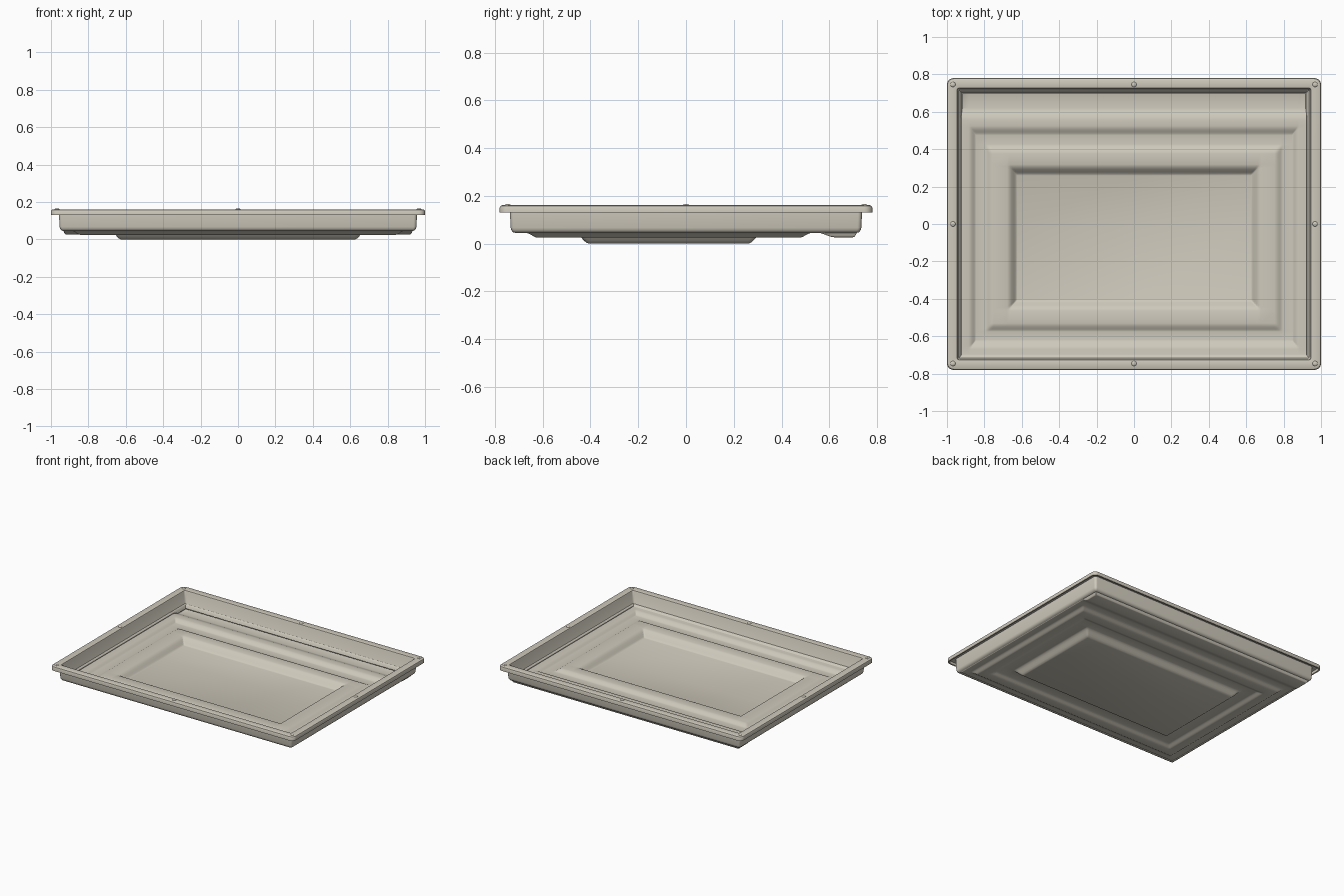
import bpy, bmesh, math

if "Cube" in bpy.data.objects:
    bpy.data.objects.remove(bpy.data.objects["Cube"])

mat = bpy.data.materials.new("warm beige plastic")
mat.diffuse_color = (0.62, 0.585, 0.50, 1)
mat.use_nodes = True
mat.node_tree.nodes["Principled BSDF"].inputs["Base Color"].default_value = mat.diffuse_color

HX, HY = 1.0, 0.78      # half size at the rim
FX, FY = 0.942, 0.724   # half size of the floor panel


def finish(name, bm, angle=35):
    mesh = bpy.data.meshes.new(name)
    bm.to_mesh(mesh)
    bm.free()
    mesh.materials.append(mat)
    ob = bpy.data.objects.new(name, mesh)
    bpy.context.collection.objects.link(ob)
    bpy.ops.object.select_all(action='DESELECT')
    ob.select_set(True)
    bpy.context.view_layer.objects.active = ob
    bpy.ops.object.shade_smooth_by_angle(angle=math.radians(angle))
    return ob


# Rim and walls: one closed section swept round a rounded rectangle
# (inset from the rim edge, height)
section = [(0, .13), (0, .151), (.003, .158), (.009, .161), (.047, .161), (.053, .159),
           (.056, .153), (.063, .068), (.072, .056), (.066, .045), (.056, .048),
           (.049, .056), (.046, .067), (.043, .13), (.043, .149), (.010, .149), (.010, .13)]


def rounded_rect(inset, n=6):
    hx, hy, r = HX - inset, HY - inset, max(.035 - inset * .4, .01)
    pts = []
    for k, (sx, sy) in enumerate(((1, 1), (-1, 1), (-1, -1), (1, -1))):
        for i in range(n + 1):
            a = math.pi / 2 * (k + i / n)
            pts.append((sx * (hx - r) + r * math.cos(a), sy * (hy - r) + r * math.sin(a)))
    return pts


bm = bmesh.new()
rings = [[bm.verts.new((x, y, z)) for x, y in rounded_rect(d)] for d, z in section]
for a, b in zip(rings, rings[1:] + rings[:1]):
    m = len(a)
    for i in range(m):
        bm.faces.new((a[i], a[(i + 1) % m], b[(i + 1) % m], b[i]))
bmesh.ops.recalc_face_normals(bm, faces=bm.faces)
finish("rim_and_walls", bm)


# Pressed floor: ramps of nested rectangles, (outer, inner) on each side
def ramp(v, outer, inner):
    t = min(1, max(0, (v - outer) / (inner - outer)))
    return t * t * (3 - 2 * t)


boxes = {  # name: (left, right, front, back)
    "edge": ((-FX, -.925), (FX, .925), (-FY, -.70), (FY, .705)),
    "channel": ((-.885, -.845), (.885, .845), (-.67, -.62), (.525, .475)),
    "panel": ((-.795, -.75), (.795, .75), (-.575, -.53), (.425, .375)),
    "centre": ((-.68, -.625), (.68, .625), (-.465, -.405), (.32, .26)),
    "trough": ((-FX, -.92), (FX, .92), (.555, .62), (FY, .70)),
}


def inside(name, x, y):
    l, r, f, b = boxes[name]
    return min(ramp(x, *l), ramp(x, *r), ramp(y, *f), ramp(y, *b))


def height(x, y):
    return (.058 - .013 * inside("edge", x, y) - .020 * inside("channel", x, y)
            + .018 * inside("panel", x, y) - .043 * inside("centre", x, y)
            - .018 * inside("trough", x, y))


def stations(pairs):
    vals = {0.0}
    for a, b in pairs:
        vals.update(round(a + (b - a) * i / 6, 4) for i in range(7))
    return sorted(vals)


xs = stations([p for b in boxes.values() for p in b[:2]])
ys = stations([p for b in boxes.values() for p in b[2:]])
bm = bmesh.new()
grid = [[bm.verts.new((x, y, height(x, y))) for x in xs] for y in ys]
for r0, r1 in zip(grid, grid[1:]):
    for i in range(len(xs) - 1):
        bm.faces.new((r0[i], r0[i + 1], r1[i + 1], r1[i]))
floor = finish("pressed_floor", bm, 60)
sol = floor.modifiers.new("thickness", 'SOLIDIFY')
sol.thickness = .011
sol.offset = 1

# Small stacking bumps on the rim
for sx in (-1, 0, 1):
    for sy in (-1, 0, 1):
        if sx or sy:
            bm = bmesh.new()
            bmesh.ops.create_uvsphere(bm, u_segments=16, v_segments=8, radius=1)
            for v in bm.verts:
                v.co = (sx * .968 + v.co.x * .014, sy * .746 + v.co.y * .014,
                        .160 + v.co.z * .006)
            finish("rim_bump", bm, 60)
